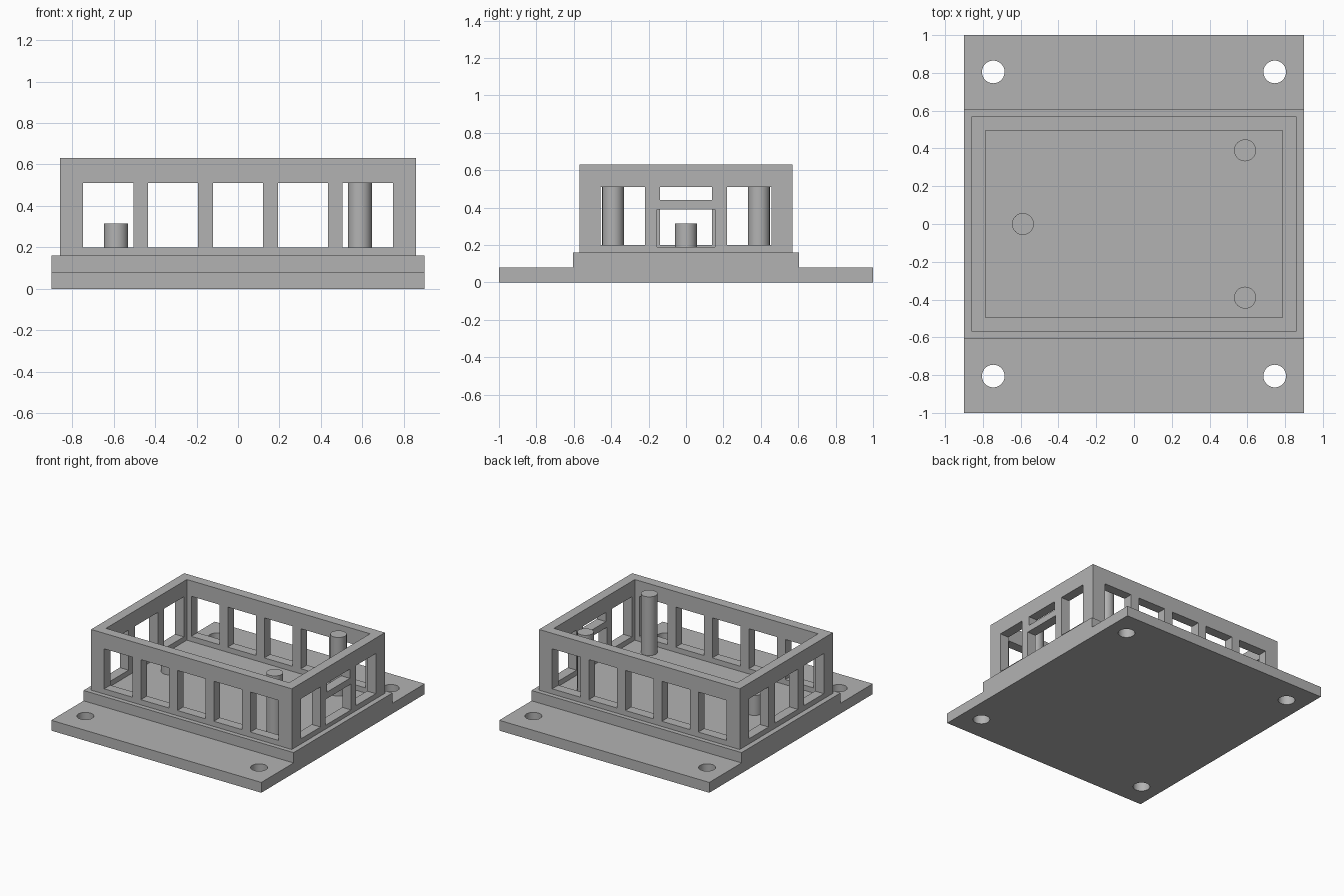
import bpy
import bmesh
from mathutils import Matrix, Vector

cube = bpy.data.objects.get("Cube")
if cube:
    bpy.data.objects.remove(cube, do_unlink=True)

grey = bpy.data.materials.new("plain grey")
grey.use_nodes = True
colour = (0.45, 0.45, 0.45, 1)
grey.diffuse_color = colour
grey.node_tree.nodes["Principled BSDF"].inputs["Base Color"].default_value = colour


def make(name, bm):
    bmesh.ops.recalc_face_normals(bm, faces=bm.faces)
    mesh = bpy.data.meshes.new(name)
    bm.to_mesh(mesh)
    bm.free()
    mesh.materials.append(grey)
    obj = bpy.data.objects.new(name, mesh)
    bpy.context.collection.objects.link(obj)
    return obj


def boxes(name, spans):
    """One object holding a box per (x0, x1, y0, y1, z0, z1) span."""
    bm = bmesh.new()
    for x0, x1, y0, y1, z0, z1 in spans:
        centre = Vector((x0 + x1, y0 + y1, z0 + z1)) / 2
        size = Matrix.Diagonal((x1 - x0, y1 - y0, z1 - z0, 1))
        bmesh.ops.create_cube(bm, size=1, matrix=Matrix.Translation(centre) @ size)
    return make(name, bm)


def cylinders(name, places, radius, z0, z1):
    bm = bmesh.new()
    for x, y in places:
        bmesh.ops.create_cone(bm, cap_ends=True, segments=40, radius1=radius,
                              radius2=radius, depth=z1 - z0,
                              matrix=Matrix.Translation((x, y, (z0 + z1) / 2)))
    return make(name, bm)


def activate(obj):
    bpy.ops.object.select_all(action='DESELECT')
    obj.select_set(True)
    bpy.context.view_layer.objects.active = obj


def cut(obj, cutter):
    mod = obj.modifiers.new("cut", 'BOOLEAN')
    mod.operation = 'DIFFERENCE'
    mod.solver = 'EXACT'
    mod.object = cutter
    activate(obj)
    bpy.ops.object.modifier_apply(modifier=mod.name)
    bpy.data.objects.remove(cutter, do_unlink=True)


def smooth(obj):
    activate(obj)
    bpy.ops.object.shade_smooth_by_angle(angle=0.6)


# Stepped base plate: side profile extruded along x
half_x, floor, step = 0.9, 0.16, 0.08
profile = [(-1, 0), (1, 0), (1, step), (0.605, step), (0.605, floor),
           (-0.605, floor), (-0.605, step), (-1, step)]
bm = bmesh.new()
face = bm.faces.new([bm.verts.new((-half_x, y, z)) for y, z in profile])
side = bmesh.ops.extrude_face_region(bm, geom=[face])["geom"]
bmesh.ops.translate(bm, vec=(2 * half_x, 0, 0),
                    verts=[v for v in side if isinstance(v, bmesh.types.BMVert)])
base = make("base_plate", bm)

# Corner screw holes
corners = [(x, y) for x in (-0.745, 0.745) for y in (-0.805, 0.805)]
cut(base, cylinders("hole_cutter", corners, 0.06, -0.1, 0.3))
smooth(base)

# Rectangular wall frame
wall_x, wall_y, thick, top = 0.86, 0.57, 0.075, 0.63
walls = boxes("wall_frame", [(-wall_x, wall_x, -wall_y, wall_y, floor, top)])
in_x, in_y = wall_x - thick, wall_y - thick
cut(walls, boxes("inside_cutter", [(-in_x, in_x, -in_y, in_y, 0, 1)]))

# Five windows along front and back, two on each end
sill, head = 0.2, 0.51
cut(walls, boxes("long_side_cutter", [
    (i * 0.313 - 0.121, i * 0.313 + 0.121, -1, 1, sill, head) for i in range(-2, 3)]))
cut(walls, boxes("end_cutter", [
    (-1, 1, s * 0.338 - 0.12, s * 0.338 + 0.12, sill, head) for s in (-1, 1)]))

# Middle openings: full window on the right end, port and slot on the left end
cut(walls, boxes("middle_cutter", [
    (-1, -0.7, -0.14, 0.14, sill, head),
    (0.7, 1, -0.155, 0.155, 0.19, 0.39),
    (0.7, 1, -0.14, 0.14, 0.44, head)]))

# Support posts standing on the floor
post_x, post_y, radius = 0.588, 0.39, 0.058
smooth(cylinders("tall_posts", [(post_x, -post_y), (post_x, post_y)],
                 radius, floor - 0.01, 0.615))
smooth(cylinders("short_post", [(-post_x, 0)], radius, floor - 0.01, 0.315))
